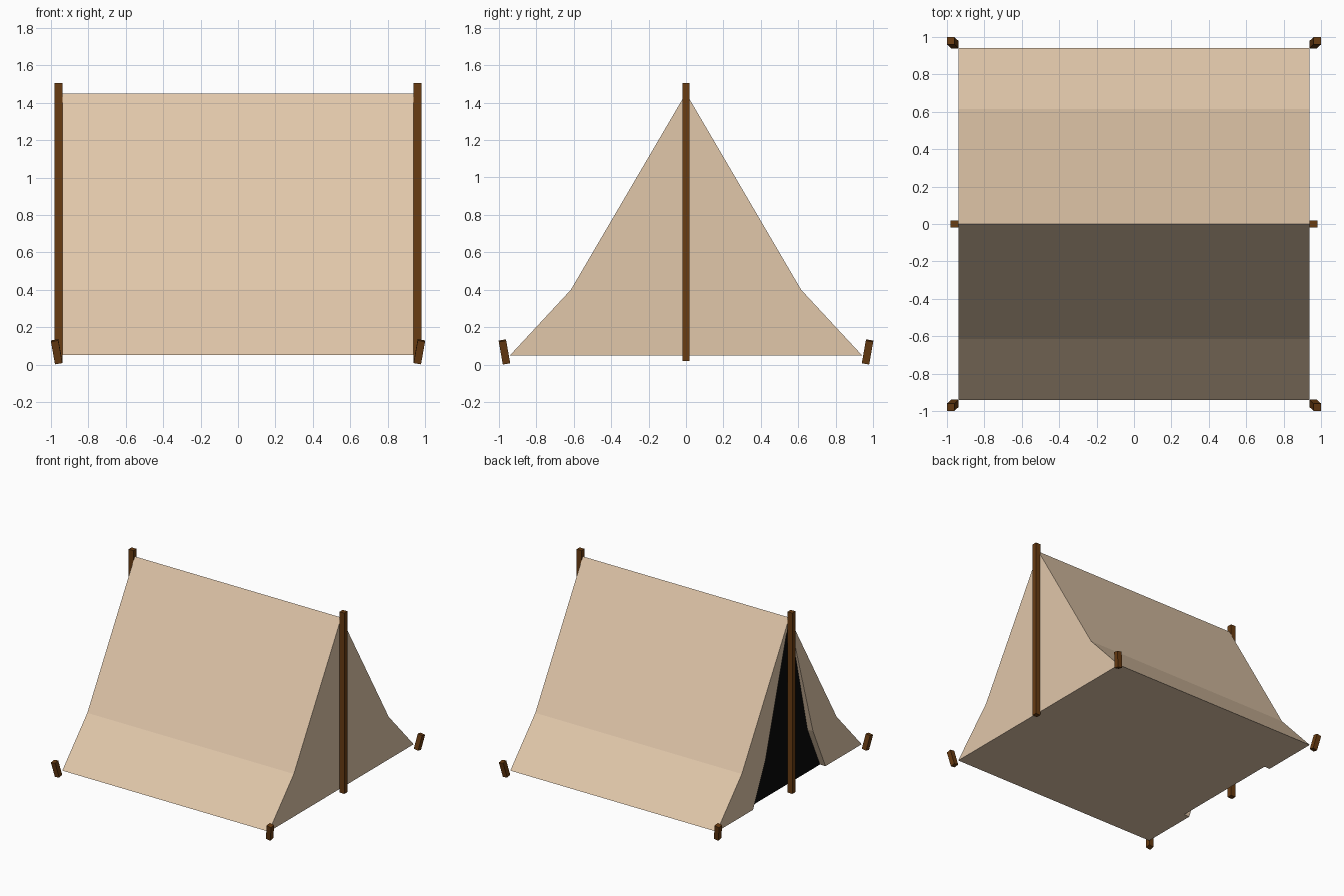
import bpy, bmesh, math
from mathutils import Matrix

if "Cube" in bpy.data.objects:
    bpy.data.objects.remove(bpy.data.objects["Cube"])


def material(name, rgb):
    m = bpy.data.materials.new(name)
    m.diffuse_color = (*rgb, 1.0)
    m.use_nodes = True
    m.node_tree.nodes["Principled BSDF"].inputs["Base Color"].default_value = m.diffuse_color
    return m


CANVAS = material("tan canvas", (0.75, 0.57, 0.40))
DARK = material("dark interior", (0.003, 0.003, 0.003))
WOOD = material("brown wood", (0.14, 0.045, 0.006))

HALF = 0.938                      # half length of the tent
PROFILE = [(-0.94, 0.05), (-0.615, 0.40), (0, 1.45), (0.615, 0.40), (0.94, 0.05)]
RECESS = 0.05                     # depth of the doorway


def finish(bm, name, mats):
    bmesh.ops.recalc_face_normals(bm, faces=bm.faces[:])
    me = bpy.data.meshes.new(name)
    bm.to_mesh(me)
    bm.free()
    for m in mats:
        me.materials.append(m)
    ob = bpy.data.objects.new(name, me)
    bpy.context.collection.objects.link(ob)
    return ob


# Tent body: two-slope roof, closed right end, recessed doorway at the left end
bm = bmesh.new()
right = [bm.verts.new((HALF, y, z)) for y, z in PROFILE]
left = [bm.verts.new((-HALF, y, z)) for y, z in PROFILE]
door = [left[2] if y == 0 else bm.verts.new((-HALF, y / 2, z)) for y, z in PROFILE]
back = [left[2] if y == 0 else bm.verts.new((-HALF + RECESS, y / 2, z)) for y, z in PROFILE]

bm.faces.new(right)
for i in range(4):
    bm.faces.new((left[i], left[i + 1], right[i + 1], right[i]))   # roof panels
for a, b in ((0, 1), (4, 3)):
    bm.faces.new((left[a], left[b], door[b], door[a]))             # door flaps
    bm.faces.new((left[b], left[2], door[b]))
    bm.faces.new((door[a], door[b], back[b], back[a]))             # flap thickness
    bm.faces.new((door[b], left[2], back[b]))
bm.faces.new((left[0], door[0], back[0], back[4], door[4], left[4], right[4], right[0]))
for f in (bm.faces.new((back[0], back[1], back[3], back[4])),      # dark doorway
          bm.faces.new((back[1], back[2], back[3]))):
    f.material_index = 1
finish(bm, "tent_canvas", [CANVAS, DARK])


def wooden_box(name, size, centre, tilt=(0, 0)):
    bm = bmesh.new()
    bmesh.ops.create_cube(bm, size=1, matrix=Matrix.Diagonal((*size, 1)))
    rot = Matrix.Rotation(tilt[0], 4, 'X') @ Matrix.Rotation(tilt[1], 4, 'Y')
    bm.transform(Matrix.Translation(centre) @ rot)
    return finish(bm, name, [WOOD])


# Upright poles and outward-leaning corner pegs
LEAN = math.radians(10)
for sx, side in ((-1, "left"), (1, "right")):
    wooden_box(f"{side}_pole", (0.043, 0.04, 1.485), (sx * 0.9585, 0, 0.7625))
    for sy, end in ((-1, "front"), (1, "back")):
        wooden_box(f"{end}_{side}_peg", (0.04, 0.04, 0.125),
                   (sx * 0.9695, sy * 0.9695, 0.0685), (-sy * LEAN, sx * LEAN))
